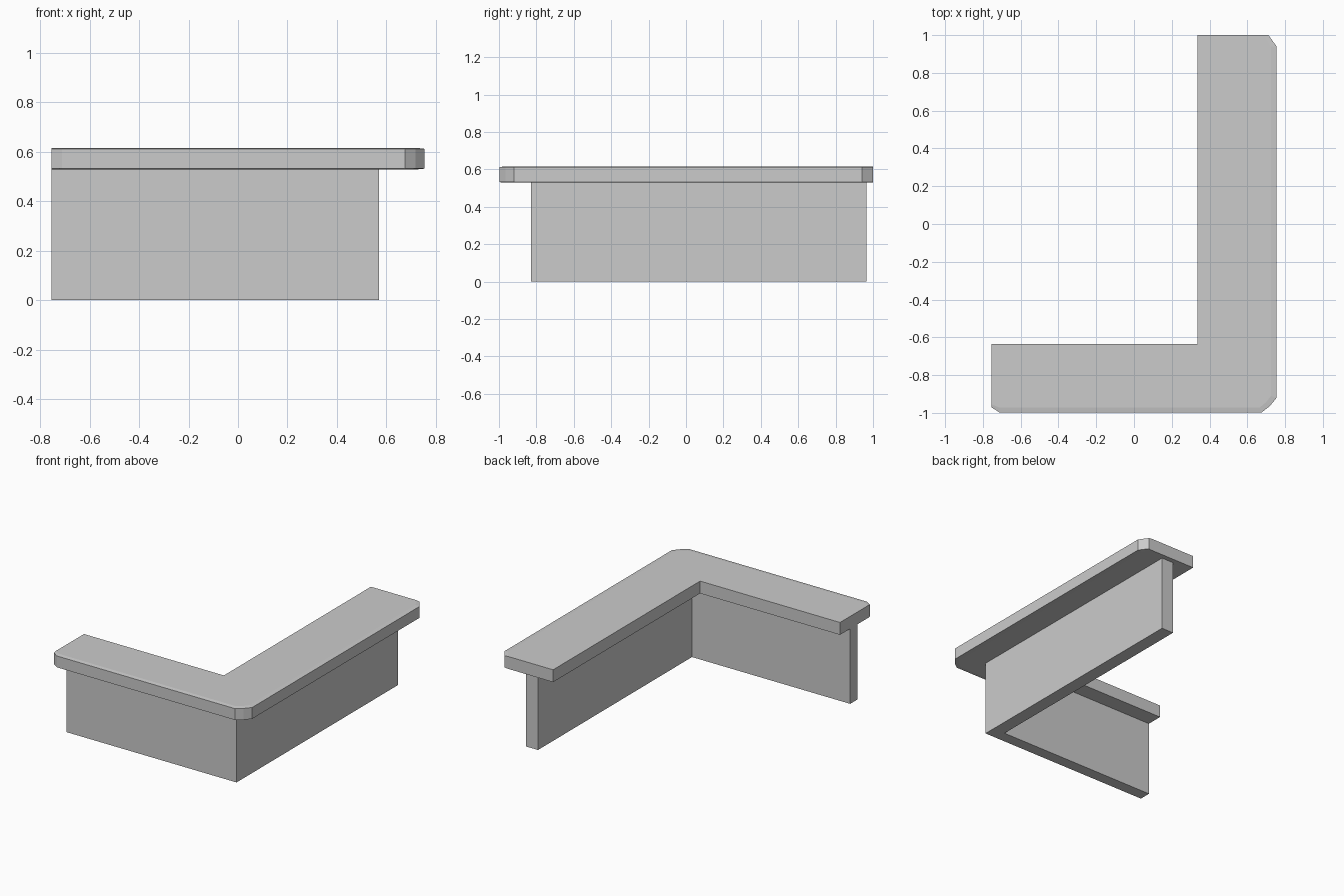
import bpy, bmesh

if "Cube" in bpy.data.objects:
    bpy.data.objects.remove(bpy.data.objects["Cube"])


def stack_rings(name, rings):
    """Solid from stacked rings, each a (outline, z) pair with equal point counts."""
    bm = bmesh.new()
    loops = [[bm.verts.new((x, y, z)) for x, y in pts] for pts, z in rings]
    for low, high in zip(loops, loops[1:]):
        for i in range(len(low)):
            j = (i + 1) % len(low)
            bm.faces.new((low[i], low[j], high[j], high[i]))
    bm.faces.new(loops[0][::-1])
    bm.faces.new(loops[-1])
    bmesh.ops.recalc_face_normals(bm, faces=bm.faces[:])
    mesh = bpy.data.meshes.new(name)
    bm.to_mesh(mesh)
    bm.free()
    obj = bpy.data.objects.new(name, mesh)
    bpy.context.collection.objects.link(obj)
    return obj


# L-shaped panel under the counter
panel = [(-0.755, -0.83), (0.57, -0.83), (0.57, 0.965),
         (0.477, 0.965), (0.477, -0.748), (-0.755, -0.748)]
stack_rings("counter_panel", [(panel, 0.0), (panel, 0.531)])

# Countertop: clipped outer corners, slightly eased outer edges
outer = [(-0.755, -0.635), (-0.755, -0.97), (-0.712, -0.998),
         (0.675, -0.998), (0.718, -0.965), (0.755, -0.92),
         (0.755, 0.94), (0.712, 1.0), (0.335, 1.0), (0.335, -0.635)]
eased = [(-0.755, -0.635), (-0.755, -0.955), (-0.712, -0.972),
         (0.665, -0.972), (0.697, -0.945), (0.725, -0.91),
         (0.725, 0.94), (0.69, 1.0), (0.335, 1.0), (0.335, -0.635)]
stack_rings("countertop", [(eased, 0.529), (outer, 0.532),
                           (outer, 0.612), (eased, 0.616)])
